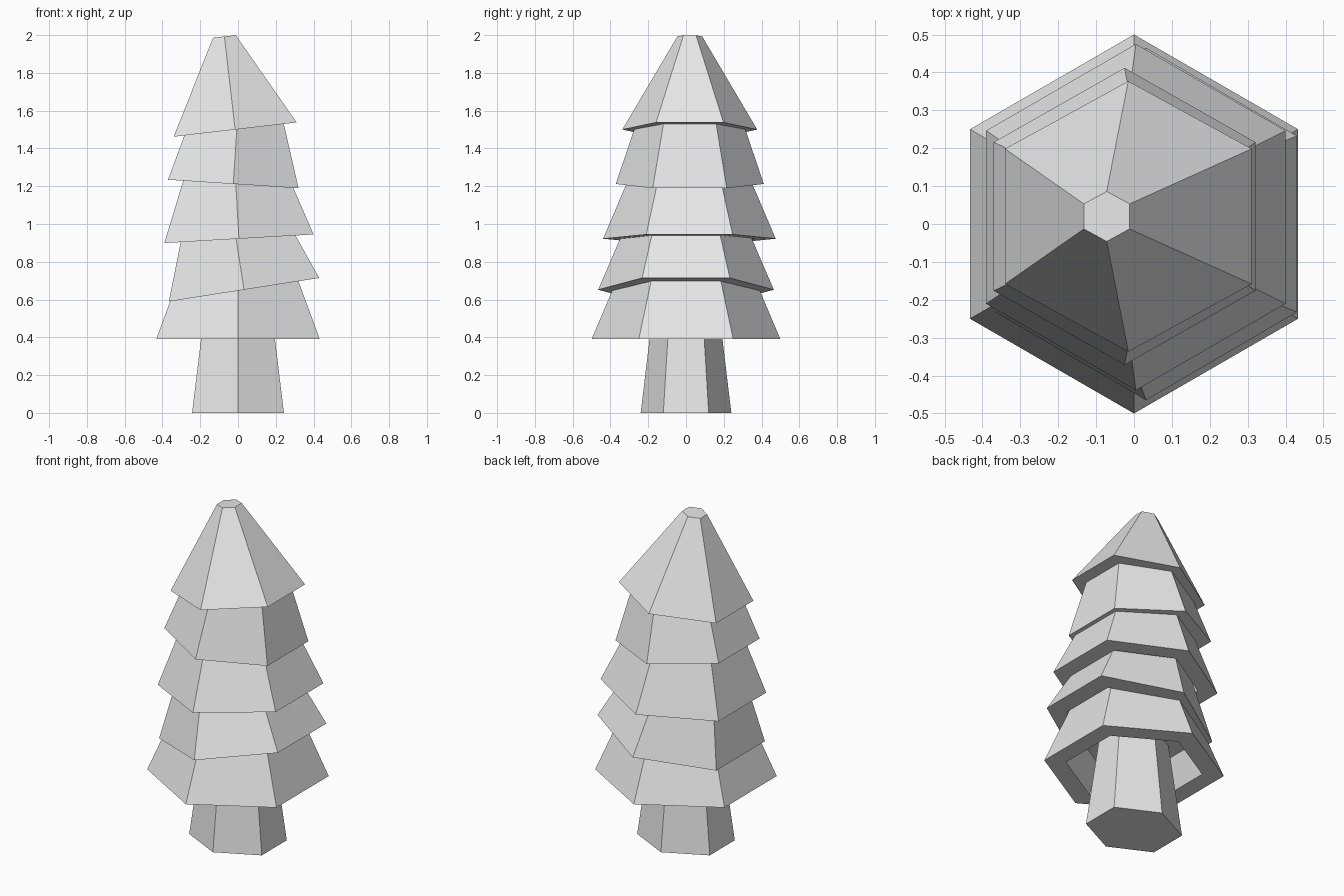
import bpy, bmesh, math
from mathutils import Matrix

if "Cube" in bpy.data.objects:
    bpy.data.objects.remove(bpy.data.objects["Cube"], do_unlink=True)

grey = bpy.data.materials.new("plain_grey")
grey.use_nodes = True
colour = (0.8, 0.8, 0.8, 1)
grey.diffuse_color = colour
grey.node_tree.nodes["Principled BSDF"].inputs["Base Color"].default_value = colour


def hex_ring(bm, radius, z):
    """Hexagon with a corner pointing to the front."""
    angles = [math.radians(60 * i - 90) for i in range(6)]
    return [bm.verts.new((radius * math.cos(a), radius * math.sin(a), z)) for a in angles]


def hex_part(name, levels, centre, tilt=0, stretch=1):
    """Loft hexagons through (radius, height) levels and cap both ends."""
    bm = bmesh.new()
    rings = [hex_ring(bm, r, z) for r, z in levels]
    for a, b in zip(rings, rings[1:]):
        for i in range(6):
            j = (i + 1) % 6
            bm.faces.new((a[i], a[j], b[j], b[i]))
    bm.faces.new(rings[0][::-1])
    bm.faces.new(rings[-1])
    place = (Matrix.Translation(centre)
             @ Matrix.Rotation(math.radians(-tilt), 4, 'Y')
             @ Matrix.Diagonal((stretch, 1, 1, 1)))
    bmesh.ops.transform(bm, matrix=place, verts=bm.verts)
    bmesh.ops.recalc_face_normals(bm, faces=bm.faces)
    mesh = bpy.data.meshes.new(name)
    bm.to_mesh(mesh)
    bm.free()
    mesh.materials.append(grey)
    obj = bpy.data.objects.new(name, mesh)
    bpy.context.collection.objects.link(obj)


def foliage_tier(name, radius, top_radius, height, centre, tilt=0, stretch=1, pocket=0.17):
    """Tapered tier with a hollow underside and a broad rim."""
    levels = [(radius * 0.62, pocket), (radius * 0.76, 0), (radius, 0), (top_radius, height)]
    hex_part(name, levels, centre, tilt, stretch)


# Trunk
hex_part("trunk", [(0.24, 0), (0.193, 0.39), (0.165, 0.62)], (0, 0, 0), stretch=1.17)

# Foliage, from the lowest tier to the tip
foliage_tier("foliage_bottom", 0.5, 0.33, 0.4, (0, 0, 0.39))
foliage_tier("foliage_lower", 0.465, 0.295, 0.4, (0.032, 0, 0.652), 8.9)
foliage_tier("foliage_middle", 0.457, 0.287, 0.4, (0.005, 0.018, 0.922), 3.3)
foliage_tier("foliage_upper", 0.392, 0.25, 0.42, (-0.025, 0.02, 1.212), -3.7, 1.02)
foliage_tier("foliage_tip", 0.357, 0.066, 0.496, (-0.015, 0.02, 1.5), 6.6, 1.06, 0.1)
